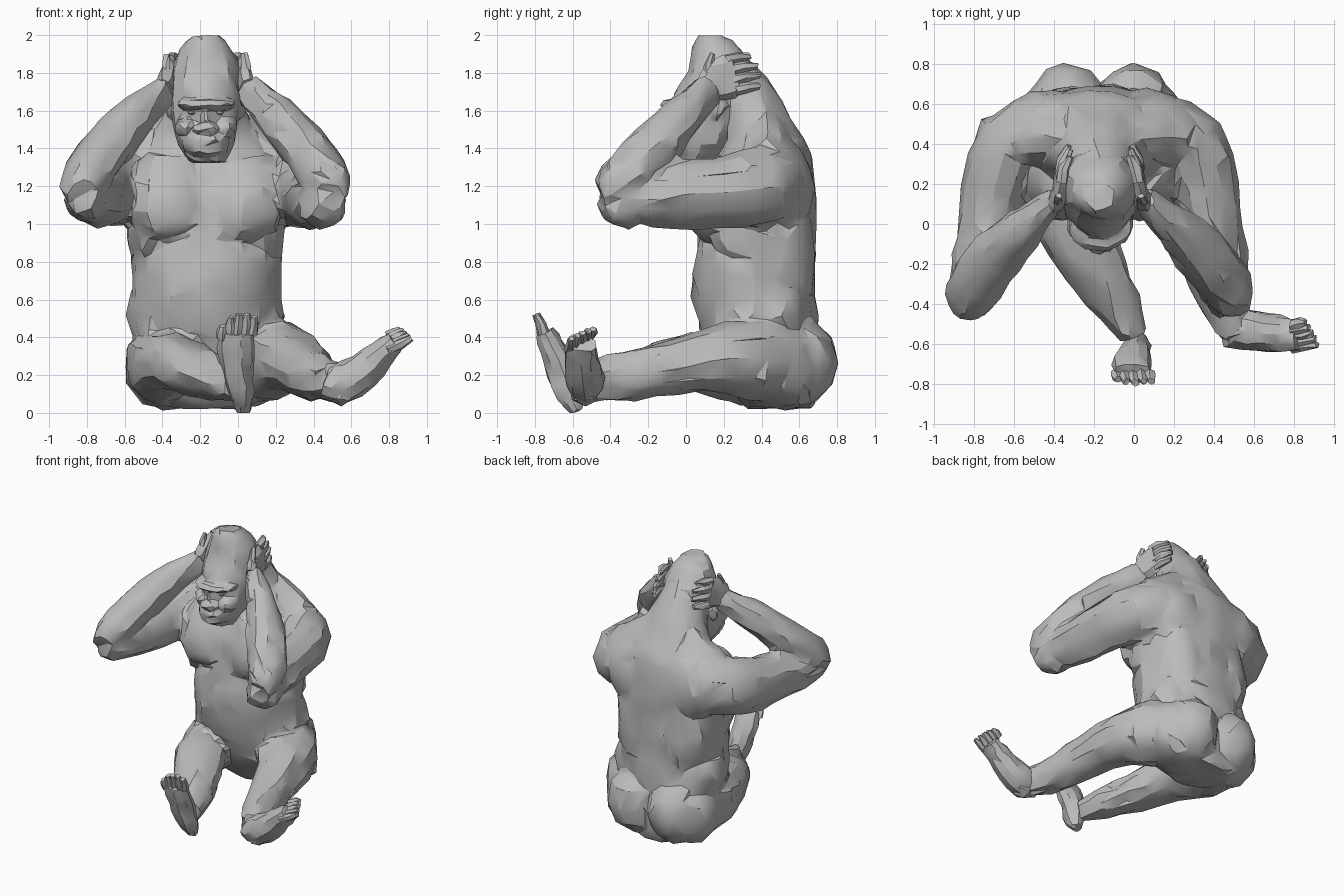
import bpy, bmesh, math, random
from mathutils import Vector, Matrix

random.seed(4)
if "Cube" in bpy.data.objects:
    bpy.data.objects.remove(bpy.data.objects["Cube"], do_unlink=True)

MID = -0.17  # x of the body's centre plane
SIDES = {"left": 1, "right": -1}

clay = bpy.data.materials.new("grey clay")
clay.use_nodes = True
GREY = (0.5, 0.5, 0.5, 1)
clay.diffuse_color = GREY
clay.node_tree.nodes["Principled BSDF"].inputs["Base Color"].default_value = GREY


def select(objects):
    bpy.ops.object.select_all(action="DESELECT")
    for ob in objects:
        ob.select_set(True)
    bpy.context.view_layer.objects.active = objects[0]


def finish(name, bm, rough):
    """Chisel the surface slightly and turn the mesh into an object."""
    for v in bm.verts:
        v.co += Vector([random.uniform(-rough, rough) for _ in "xyz"])
        v.co.z = min(max(v.co.z, 0), 2)
    bmesh.ops.recalc_face_normals(bm, faces=bm.faces[:])
    bmesh.ops.triangulate(bm, faces=bm.faces[:])
    mesh = bpy.data.meshes.new(name)
    bm.to_mesh(mesh)
    bm.free()
    mesh.materials.append(clay)
    ob = bpy.data.objects.new(name, mesh)
    bpy.context.collection.objects.link(ob)
    select([ob])
    bpy.ops.object.shade_smooth_by_angle(angle=math.radians(28))
    return ob


def fuse(name, parts, voxel, faces, rough):
    """Weld overlapping masses into one skin and cut it down to facets."""
    select(parts)
    bpy.ops.object.join()
    ob = parts[0]
    remesh = ob.modifiers.new("weld", "REMESH")
    remesh.mode, remesh.voxel_size = "VOXEL", voxel
    bpy.ops.object.modifier_apply(modifier="weld")
    soften = ob.modifiers.new("soften", "SMOOTH")
    soften.iterations = 1
    facet = ob.modifiers.new("facet", "DECIMATE")
    facet.ratio = min(1, faces / (2 * len(ob.data.polygons)))
    for step in ("soften", "facet"):
        bpy.ops.object.modifier_apply(modifier=step)
    bm = bmesh.new()
    bm.from_mesh(ob.data)
    bpy.data.objects.remove(ob, do_unlink=True)
    return finish(name, bm, rough)


def smooth_path(rows, steps):
    """Catmull-Rom interpolation of rows of numbers."""
    out = []
    for i in range(len(rows) - 1):
        a, b, c, d = (rows[min(max(k, 0), len(rows) - 1)] for k in range(i - 1, i + 3))
        for s in range(steps):
            t = s / steps
            out.append([q + t * (r - p + t * (2 * p - 5 * q + 4 * r - w + t * (3 * q - p - 3 * r + w))) / 2
                        for p, q, r, w in zip(a, b, c, d)])
    return out + [list(rows[-1])]


def loft(name, rows, ref=(0, 0, 1), sides=12, steps=2, rough=0.008, axis=None, bm=None):
    """Tube through rows of x, y, z, half width, half height."""
    own = bm is None
    bm = bm or bmesh.new()
    rows = smooth_path(rows, steps)
    pts = [Vector(r[:3]) for r in rows]
    rings = []
    for i, r in enumerate(rows):
        along = Vector(axis) if axis else pts[min(i + 1, len(pts) - 1)] - pts[max(i - 1, 0)]
        across = along.cross(Vector(ref)).normalized()
        up = across.cross(along).normalized()
        rings.append([bm.verts.new(pts[i] + across * r[3] * math.cos(a) + up * r[4] * math.sin(a))
                      for a in (math.tau * k / sides for k in range(sides))])
    for lo, hi in zip(rings, rings[1:]):
        for k in range(sides):
            j = (k + 1) % sides
            bm.faces.new((lo[k], lo[j], hi[j], hi[k]))
    for ring in (rings[0], rings[-1]):
        tip = bm.verts.new(sum((v.co for v in ring), Vector()) / sides)
        for k in range(sides):
            bm.faces.new((ring[k], ring[(k + 1) % sides], tip))
    return finish(name, bm, rough) if own else bm


def blob(name, centre, size, detail=2, rough=0.008):
    bm = bmesh.new()
    bmesh.ops.create_icosphere(bm, subdivisions=detail, radius=1)
    bm.transform(Matrix.Translation(centre) @ Matrix.Diagonal((*size, 1)))
    return finish(name, bm, rough)


def digits(name, base, step, reach, lengths, thick, bend):
    """A row of fingers or toes starting at base and spaced by step."""
    bm = bmesh.new()
    base, step, reach, bend = map(Vector, (base, step, reach, bend))
    for i, length in enumerate(lengths):
        a = base + step * i
        m = a + reach * length * 0.55
        e = a + reach * length + bend
        loft(name, [(*a, thick, thick), (*m, thick, thick), (*e, thick * 0.6, thick * 0.6)],
             ref=(0.3, 0.2, 0.9), sides=6, steps=1, bm=bm)
    return finish(name, bm, 0.005)


def mirrored(rows, s):
    return [(MID + s * r[0], *r[1:]) for r in rows]


# Trunk from the seat up the thick nape
trunk = [(0, .5, .03, .2, .18), (0, .47, .1, .35, .22), (0, .4, .3, .39, .28),
         (0, .38, .5, .39, .32), (0, .36, .72, .4, .33), (0, .38, .92, .4, .31),
         (0, .38, 1.12, .43, .31), (0, .41, 1.3, .4, .27), (0, .41, 1.45, .31, .21),
         (0, .35, 1.6, .21, .19), (0, .28, 1.75, .16, .17), (0, .21, 1.88, .1, .12)]
body = [loft("trunk", mirrored(trunk, 1), ref=(0, 1, 0), sides=18, axis=(0, 0, 1)),
        blob("belly", (MID, .3, .62), (.34, .28, .3))]

# Head with a high crown and a heavy brow
skull = [(0, .05, 1.33, .09, .11), (0, .08, 1.42, .15, .17), (0, .12, 1.54, .18, .2),
         (0, .16, 1.68, .185, .23), (0, .185, 1.82, .18, .18), (0, .165, 1.93, .14, .13),
         (0, .135, 1.995, .07, .075)]
head = [loft("skull", mirrored(skull, 1), ref=(0, 1, 0), sides=14, axis=(0, 0, 1)),
        blob("brow_ridge", (MID, -.02, 1.635), (.16, .12, .035), 2, 0.005),
        blob("muzzle", (MID, -.025, 1.43), (.13, .11, .085)),
        blob("nose_bridge", (MID, -.035, 1.56), (.035, .08, .08), 2, 0.004),
        blob("nose", (MID, -.095, 1.5), (.07, .055, .035), 2, 0.004),
        blob("upper_lip", (MID, -.095, 1.442), (.09, .05, .022), 2, 0.003),
        blob("lower_lip", (MID, -.08, 1.385), (.08, .05, .022), 2, 0.003)]

for side, s in SIDES.items():
    head += [blob("cheek", (MID + s * .1, .0, 1.51), (.07, .1, .06)),
             blob("ear", (MID + s * .18, .17, 1.62), (.03, .04, .06))]
    blob(side + "_eye", (MID + s * .075, -.06, 1.59), (.024, .02, .014), 1, 0.002)

    # Chest slabs, back and seat masses
    slab = [(.17, .2, .93, .14, .13), (.19, .19, .99, .2, .17), (.2, .19, 1.12, .21, .17),
            (.2, .23, 1.27, .2, .15), (.18, .27, 1.36, .15, .11)]
    body += [loft("chest", mirrored(slab, s), ref=(0, 1, 0), axis=(0, 0, 1)),
             blob("shoulder_blade", (MID + s * .23, .51, 1.2), (.22, .17, .26)),
             blob("back_muscle", (MID + s * .17, .5, .85), (.2, .19, .36)),
             blob("flank", (MID + s * .28, .32, .94), (.14, .2, .16)),
             blob("hip", (MID + s * .26, .42, .52), (.16, .22, .2)),
             blob("buttock", (MID + s * .165, .55, .27), (.2, .265, .26)),
             blob("haunch", (MID + s * .24, .52, .25), (.2, .2, .23))]
    trapezius = [(.05, .42, 1.55, .12, .1), (.18, .43, 1.43, .15, .12), (.34, .43, 1.3, .17, .14)]
    body.append(loft("trapezius", mirrored(trapezius, s), ref=(0, 1, 0)))

    # Arms raised with the elbows forward
    upper = [(.26, .48, 1.23, .18, .2), (.45, .39, 1.2, .19, .21), (.53, .18, 1.17, .16, .19),
             (.57, -.08, 1.15, .15, .17), (.62, -.3, 1.13, .13, .12), (.66, -.44, 1.14, .08, .08)]
    fore = [(.65, -.44, 1.16, .08, .08), (.65, -.36, 1.21, .13, .12), (.56, -.21, 1.36, .14, .13),
            (.43, -.07, 1.51, .12, .12), (.29, .06, 1.65, .08, .095), (.21, .13, 1.72, .055, .08)]
    body += [loft("upper_arm", mirrored(upper, s)), loft("forearm", mirrored(fore, s))]

    # Hands pressed against the head
    palm = [(.22, .1, 1.71, .05, .07), (.2, .17, 1.76, .045, .11), (.185, .26, 1.79, .035, .11)]
    loft(side + "_hand", mirrored(palm, s), sides=8)
    digits(side + "_fingers", (MID + s * .19, .21, 1.87), (s * .004, .018, -.053),
           (-s * .15, .85, .2), (.14, .16, .16, .13), .028, (-s * .02, .01, -.01))
    digits(side + "_thumb", (MID + s * .22, .11, 1.76), (0, 0, 0),
           (-s * .1, .1, 1), (.14,), .024, (0, .02, 0))

# The left elbow swings inwards
body.append(blob("elbow", (.45, -.33, 1.09), (.13, .13, .12)))

# Legs stretched out, the right one turned in and the left one splayed
legs = {
    "right": [(-.38, .55, .25, .19, .22), (-.41, .3, .25, .185, .21), (-.33, .03, .27, .18, .155),
              (-.19, -.22, .21, .155, .13), (-.07, -.42, .165, .11, .11), (0, -.57, .15, .065, .09)],
    "left": [(.02, .55, .26, .19, .22), (.19, .33, .29, .22, .215), (.3, .07, .27, .17, .165),
             (.37, -.18, .22, .14, .14), (.44, -.4, .18, .115, .12), (.52, -.55, .17, .085, .1)]}
for side, rows in legs.items():
    body.append(loft("leg", rows))

fuse("body", body, 0.02, 2600, 0.01)
fuse("head", head, 0.011, 700, 0.005)

# Right foot upright with its sole to the front
loft("right_foot", [(.03, -.58, .01, .035, .04), (.02, -.61, .1, .065, .08), (0, -.66, .22, .08, .08),
                    (-.01, -.705, .34, .1, .07), (-.01, -.745, .43, .095, .055)],
     ref=(0, -1, 0), sides=10)
digits("right_toes", (-.09, -.75, .39), (.042, 0, .008), (.1, -.3, .9),
       (.08, .12, .13, .12, .1), .029, (0, -.005, 0))

# Left foot rolled outwards
loft("left_foot", [(.46, -.53, .17, .08, .09), (.55, -.53, .16, .1, .11), (.66, -.54, .22, .1, .1),
                   (.76, -.555, .31, .09, .08), (.83, -.555, .37, .08, .055)],
     ref=(-.5, .3, .8), sides=10)
blob("left_heel", (.55, -.54, .1), (.075, .08, .065), 1)
digits("left_toes", (.79, -.62, .33), (0, .03, .02), (.85, .1, .4),
       (.15, .14, .12, .1, .08), .027, (0, 0, .005))
